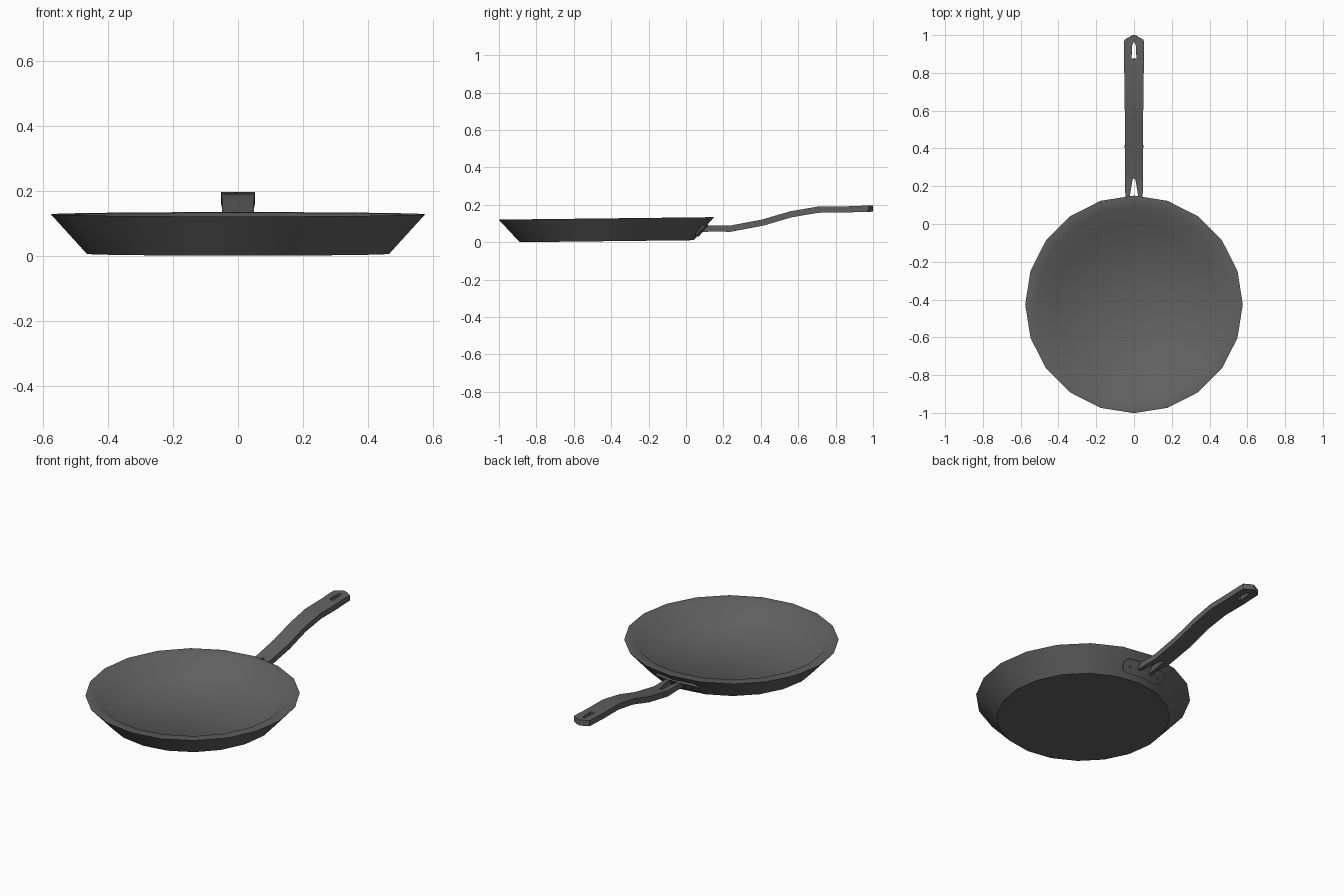
import bpy, bmesh, math
from mathutils import Matrix, Vector

if "Cube" in bpy.data.objects:
    bpy.data.objects.remove(bpy.data.objects["Cube"])

CENTRE = Matrix.Translation((0, -0.424, 0.0055)) @ Matrix.Rotation(math.radians(0.66), 4, 'X')
R_BASE, R_RIM, HEIGHT, SIDES = 0.465, 0.576, 0.122, 20


def smooth(ob, angle):
    bpy.ops.object.select_all(action='DESELECT')
    ob.select_set(True)
    bpy.context.view_layer.objects.active = ob
    bpy.ops.object.shade_smooth_by_angle(angle=math.radians(angle))


def finish(bm, name, angle=40):
    bmesh.ops.recalc_face_normals(bm, faces=bm.faces)
    me = bpy.data.meshes.new(name)
    bm.to_mesh(me)
    bm.free()
    ob = bpy.data.objects.new(name, me)
    bpy.context.collection.objects.link(ob)
    mat = bpy.data.materials.get("dark_iron") or bpy.data.materials.new("dark_iron")
    mat.diffuse_color = (0.12, 0.12, 0.12, 1)
    mat.use_nodes = True
    mat.node_tree.nodes["Principled BSDF"].inputs["Base Color"].default_value = mat.diffuse_color
    me.materials.append(mat)
    smooth(ob, angle)
    return ob


def on_wall(u, t, lift):
    """Point on the rear outer wall: u along the wall, t up the slope, lift off it."""
    r = R_BASE + (R_RIM - R_BASE) * t
    phi = math.pi / 2 - u / 0.52
    r += lift * 0.74
    return CENTRE @ Vector((r * math.cos(phi), r * math.sin(phi), HEIGHT * t - lift * 0.67))


# Pan body: profile turned into 20 sides, with a flat lip and a sloped inside wall
profile = [(R_BASE, 0), (R_RIM, HEIGHT), (0.518, HEIGHT - 0.001), (0.415, 0.03)]
bm = bmesh.new()
rings = []
for r, z in profile:
    rings.append([bm.verts.new((r * math.cos(2 * math.pi * i / SIDES),
                                r * math.sin(2 * math.pi * i / SIDES), z)) for i in range(SIDES)])
for a, b in zip(rings, rings[1:]):
    for i in range(SIDES):
        j = (i + 1) % SIDES
        bm.faces.new((a[i], a[j], b[j], b[i]))
bm.faces.new(rings[0])
bm.faces.new(rings[-1])
bm.transform(CENTRE)
finish(bm, "pan_body", 45)

# Handle: half strip (y, z, inner x, outer x), mirrored and thickened
stations = [
    (0.080, 0.071, 0.030, 0.048), (0.150, 0.074, 0.022, 0.046),
    (0.235, 0.072, 0.008, 0.048), (0.245, 0.074, 0.000, 0.048),
    (0.410, 0.105, 0.000, 0.049), (0.560, 0.149, 0.000, 0.048),
    (0.705, 0.174, 0.000, 0.051), (0.860, 0.175, 0.000, 0.052),
    (0.874, 0.176, 0.000, 0.052), (0.876, 0.176, 0.013, 0.052),
    (0.950, 0.179, 0.009, 0.052), (0.966, 0.179, 0.000, 0.052),
    (0.975, 0.179, 0.000, 0.051), (1.000, 0.180, 0.000, 0.006),
]
bm = bmesh.new()
pairs = [(bm.verts.new((xi, y, z)), bm.verts.new((xo, y, z))) for y, z, xi, xo in stations]
for (a, b), (c, d) in zip(pairs, pairs[1:]):
    bm.faces.new((a, b, d, c))
handle = finish(bm, "handle", 30)
mirror = handle.modifiers.new("mirror", 'MIRROR')
mirror.merge_threshold = 0.0005
solid = handle.modifiers.new("thickness", 'SOLIDIFY')
solid.thickness, solid.offset = 0.033, 0
for mod in ("mirror", "thickness"):
    bpy.ops.object.modifier_apply(modifier=mod)
smooth(handle, 30)

# Mounting plate: rounded strip wrapped on the rear wall
bm = bmesh.new()
HALF, ROUND, MID, TALL = 0.138, 0.035, 0.43, 0.24
us = [-0.138, -0.128, -0.103, -0.06, -0.03, 0, 0.03, 0.06, 0.103, 0.128, 0.138]
cols = []
for u in us:
    e = max(0, abs(u) - (HALF - ROUND)) / ROUND
    h = TALL * (0.4 + 0.6 * math.sqrt(max(0, 1 - e * e)))
    cols.append([bm.verts.new(on_wall(u, MID + s * h, lift))
                 for s, lift in ((-1, -0.008), (1, -0.008), (1, 0.007), (-1, 0.007))])
for a, b in zip(cols, cols[1:]):
    for i in range(4):
        j = (i + 1) % 4
        bm.faces.new((a[i], a[j], b[j], b[i]))
bm.faces.new(cols[0])
bm.faces.new(cols[-1])
finish(bm, "mounting_plate", 30)

# Rivets on the plate
for side, label in ((-1, "left"), (1, "right")):
    bm = bmesh.new()
    bmesh.ops.create_uvsphere(bm, u_segments=10, v_segments=6, radius=0.008)
    bm.transform(Matrix.Translation(on_wall(side * 0.1, MID, 0.003)))
    finish(bm, "rivet_" + label)
